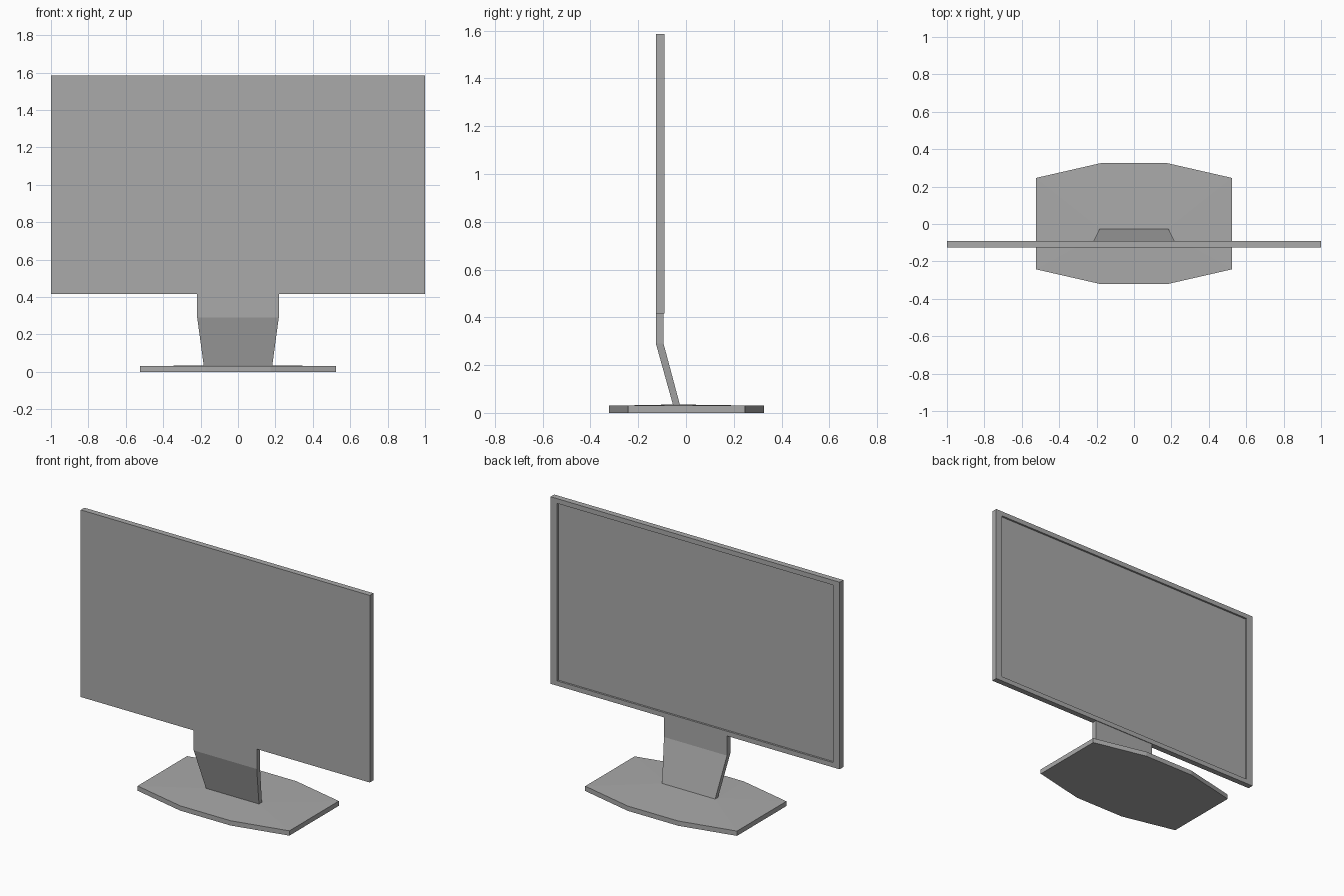
import bpy
import bmesh

cube = bpy.data.objects.get("Cube")
if cube:
    bpy.data.objects.remove(cube, do_unlink=True)

grey = bpy.data.materials.new("plain grey")
grey.use_nodes = True
GREY = (0.4, 0.4, 0.4, 1)
grey.diffuse_color = GREY
grey.node_tree.nodes["Principled BSDF"].inputs["Base Color"].default_value = GREY


def finish(name, bm):
    bmesh.ops.recalc_face_normals(bm, faces=bm.faces)
    mesh = bpy.data.meshes.new(name)
    bm.to_mesh(mesh)
    bm.free()
    mesh.materials.append(grey)
    obj = bpy.data.objects.new(name, mesh)
    bpy.context.collection.objects.link(obj)
    return obj


def loft(name, rings):
    """Skin closed rings of equal point count and cap both ends."""
    bm = bmesh.new()
    loops = [[bm.verts.new(p) for p in ring] for ring in rings]
    for a, b in zip(loops, loops[1:]):
        for i in range(len(a)):
            j = (i + 1) % len(a)
            bm.faces.new((a[i], a[j], b[j], b[i]))
    bm.faces.new(loops[0])
    bm.faces.new(loops[-1])
    return finish(name, bm)


def rect_y(w, z0, z1, y):
    return [(-w, y, z0), (w, y, z0), (w, y, z1), (-w, y, z1)]


def rect_z(w, y0, y1, z):
    return [(-w, y0, z), (w, y0, z), (w, y1, z), (-w, y1, z)]


# Screen panel with a shallow recess inside the rear rim
FRONT, BACK, LOW, HIGH = -0.126, -0.09, 0.415, 1.585
loft("screen_panel", [
    rect_y(1.0, LOW, HIGH, FRONT),
    rect_y(1.0, LOW, HIGH, BACK),
    rect_y(0.955, LOW + 0.03, HIGH - 0.03, BACK),
    rect_y(0.955, LOW + 0.03, HIGH - 0.03, BACK - 0.012),
])

# Bent neck, tapering down to the foot
loft("neck", [
    rect_z(0.183, -0.054, -0.025, 0.032),
    rect_z(0.218, FRONT, -0.094, 0.29),
    rect_z(0.218, FRONT, -0.094, LOW),
])

# Eight-sided foot whose top rises very gently to the neck
right = [(0.175, -0.322), (0.525, -0.242), (0.525, 0.246), (0.175, 0.326)]
outline = right + [(-x, y) for x, y in reversed(right)]
crown = [(0.183 if x > 0 else -0.183, -0.054 if y < 0 else -0.025)
         for x, y in outline]
bm = bmesh.new()
bottom, rim = ([bm.verts.new((x, y, z)) for x, y in outline] for z in (0, 0.03))
top = [bm.verts.new((x, y, 0.035)) for x, y in crown]
bm.faces.new(bottom)
bm.faces.new(top)
for a, b in ((bottom, rim), (rim, top)):
    for i in range(8):
        j = (i + 1) % 8
        bm.faces.new((a[i], a[j], b[j], b[i]))
bmesh.ops.remove_doubles(bm, verts=top, dist=0.0001)
finish("foot", bm)
